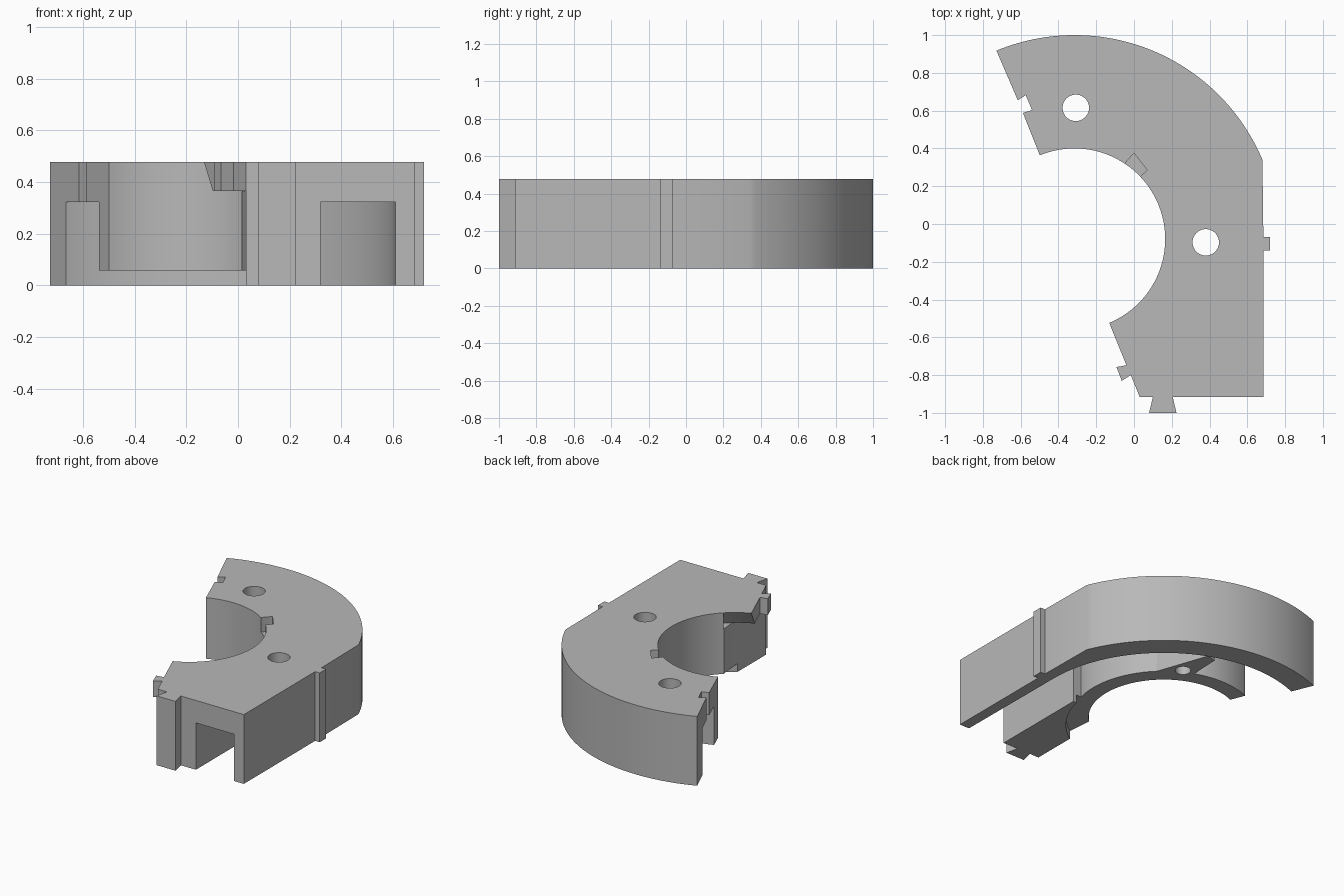
import bpy, bmesh
from math import cos, sin, radians, pi

if "Cube" in bpy.data.objects:
    bpy.data.objects.remove(bpy.data.objects["Cube"])

CX, CY = -0.315, -0.08      # shared centre of all arcs
H = 0.477                   # overall height
BORE, RIM = 0.48, 1.08
END_A, END_B = 112.5, -67.5  # angles of the two end faces

grey = bpy.data.materials.new("plain grey")
grey.use_nodes = True
grey.diffuse_color = (0.48, 0.48, 0.48, 1)
grey.node_tree.nodes["Principled BSDF"].inputs["Base Color"].default_value = grey.diffuse_color


def polar(r, a):
    return (CX + r * cos(radians(a)), CY + r * sin(radians(a)))


def arc(r, a, b, n=48):
    return [polar(r, a + (b - a) * i / n) for i in range(n + 1)]


def circle(x, y, r, n=40):
    return [(x + r * cos(2 * pi * i / n), y + r * sin(2 * pi * i / n)) for i in range(n)]


def prism(name, outline, z0, z1):
    """Extrude a plan outline from z0 to z1."""
    bm = bmesh.new()
    face = bm.faces.new([bm.verts.new((x, y, z0)) for x, y in outline])
    up = bmesh.ops.extrude_face_region(bm, geom=[face])["geom"]
    bmesh.ops.translate(bm, verts=[v for v in up if isinstance(v, bmesh.types.BMVert)],
                        vec=(0, 0, z1 - z0))
    return finish(name, bm)


def ring_sector(name, section, a, b, n=12):
    """Sweep an (r, z) section around the centre."""
    bm = bmesh.new()
    rings = []
    for i in range(n + 1):
        ang = a + (b - a) * i / n
        rings.append([bm.verts.new((*polar(r, ang), z)) for r, z in section])
    for p, q in zip(rings, rings[1:]):
        for j in range(len(section)):
            k = (j + 1) % len(section)
            bm.faces.new((p[j], p[k], q[k], q[j]))
    bm.faces.new(rings[0])
    bm.faces.new(rings[-1])
    return finish(name, bm)


def finish(name, bm):
    bmesh.ops.recalc_face_normals(bm, faces=bm.faces)
    mesh = bpy.data.meshes.new(name)
    bm.to_mesh(mesh)
    bm.free()
    mesh.materials.append(grey)
    ob = bpy.data.objects.new(name, mesh)
    bpy.context.collection.objects.link(ob)
    return ob


def combine(target, tool, operation="DIFFERENCE"):
    mod = target.modifiers.new(tool.name, "BOOLEAN")
    mod.operation, mod.object, mod.solver = operation, tool, "EXACT"
    tool.hide_render = True
    bpy.context.view_layer.objects.active = target
    bpy.ops.object.modifier_apply(modifier=mod.name)
    bpy.data.objects.remove(tool)


# Main body with side tab, front dovetail, end tab and end notch in its outline
outline = arc(RIM, 22.9, END_A)
outline += [(-0.615, 0.655), (-0.573, 0.682), (-0.54, 0.603), (-0.588, 0.588)]
outline += arc(BORE, END_A, END_B, 72)
outline += [(-0.04, -0.748), (-0.093, -0.757), (-0.065, -0.83), (-0.017, -0.80)]
outline += [(0.03, -0.915), (0.10, -0.915), (0.08, -1.0), (0.225, -1.0), (0.205, -0.915)]
outline += [(0.685, -0.915), (0.685, -0.14), (0.72, -0.14), (0.72, -0.07), (0.685, -0.07)]
body = prism("curved_housing", outline, 0, H)

# Underside channel: curved run, then straight run out of the front
channel = arc(0.92, 116, 0) + [(0.61, -0.95), (0.32, -0.95), (0.32, -0.22)] + arc(0.588, -14, 116)
combine(body, prism("channel_cutter", channel, -0.1, 0.322))

# Gusset bridging part of the channel from the inner wall
gusset = [(0.2, 0.04), (-0.03, 0.70), (-0.10, 0.68), (-0.11, 0.42)] + arc(0.5, 62, 18, 12)
combine(body, prism("gusset", gusset, 0.057, 0.34), "UNION")
combine(body, prism("gusset_hole", circle(-0.027, 0.455, 0.05, 24), 0, 0.25))

# Shallow recess under the inner wall
combine(body, prism("recess_cutter", circle(CX, CY, 0.625, 96), -0.1, 0.057))

# Space below the overhanging end lip, and its sloped bore edge
under = [(0.015, -0.43), (0.03, -0.60), (0.03, -0.93), (-0.3, -0.93), (-0.3, -0.42)]
combine(body, prism("lip_cutter", under, -0.1, 0.365))
combine(body, ring_sector("lip_slope", [(0.47, 0.477), (0.48, 0.477), (0.571, 0.364), (0.47, 0.364)], -75, -46.6))

# Key notch at the top of the bore
notch = [(0.0, 0.375), (-0.045, 0.325), (-0.06, 0.28), (0.02, 0.24), (0.07, 0.285)]
combine(body, prism("key_notch", notch, H - 0.10, H + 0.1))

# Two through holes
for x, y in ((-0.308, 0.615), (0.38, -0.097)):
    combine(body, prism("hole_cutter", circle(x, y, 0.07), -0.1, H + 0.1))

# Smooth curves, sharp corners
bpy.ops.object.select_all(action="DESELECT")
body.select_set(True)
bpy.context.view_layer.objects.active = body
bpy.ops.object.shade_smooth_by_angle(angle=radians(25))
